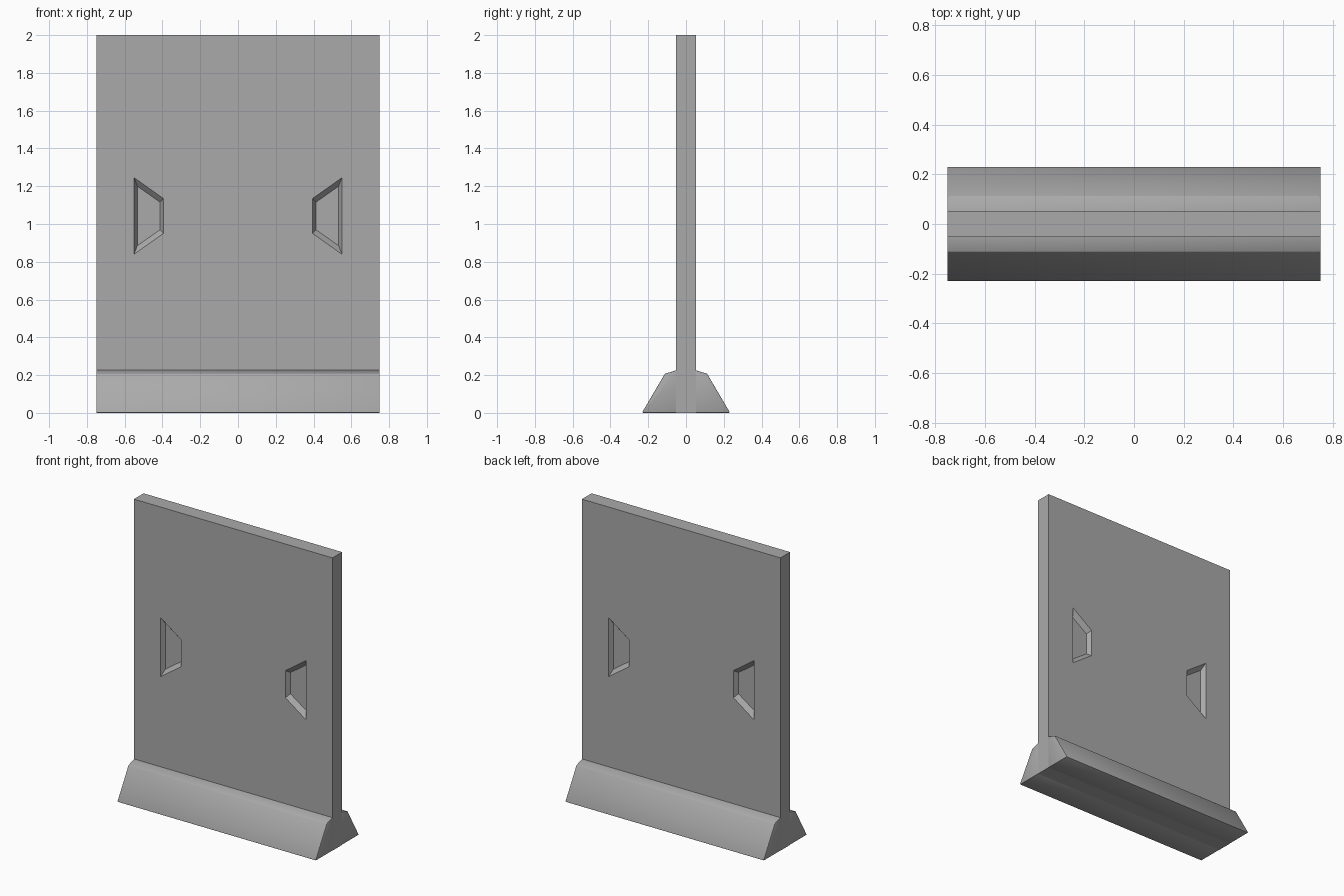
import bpy
import bmesh
from mathutils import Vector
from math import radians

cube = bpy.data.objects.get("Cube")
if cube:
    bpy.data.objects.remove(cube, do_unlink=True)

WIDTH, HEIGHT, HALF = 0.75, 2.0, 0.052

grey = bpy.data.materials.new("concrete grey")
grey.use_nodes = True
grey.diffuse_color = (0.4, 0.4, 0.4, 1)
grey.node_tree.nodes["Principled BSDF"].inputs["Base Color"].default_value = (0.4, 0.4, 0.4, 1)


def loft(name, loop_a, loop_b):
    """Solid between two matching loops of points."""
    bm = bmesh.new()
    a = [bm.verts.new(p) for p in loop_a]
    b = [bm.verts.new(p) for p in loop_b]
    bm.faces.new(a)
    bm.faces.new(b)
    n = len(a)
    for i in range(n):
        j = (i + 1) % n
        bm.faces.new((a[i], a[j], b[j], b[i]))
    bmesh.ops.recalc_face_normals(bm, faces=bm.faces)
    mesh = bpy.data.meshes.new(name)
    bm.to_mesh(mesh)
    bm.free()
    mesh.materials.append(grey)
    obj = bpy.data.objects.new(name, mesh)
    bpy.context.collection.objects.link(obj)
    return obj


def activate(obj):
    bpy.ops.object.select_all(action="DESELECT")
    obj.select_set(True)
    bpy.context.view_layer.objects.active = obj


def extrude_x(name, profile):
    return loft(name, [(-WIDTH, y, z) for y, z in profile],
                [(WIDTH, y, z) for y, z in profile])


# Upright slab
panel = extrude_x("wall_panel", [(-HALF, 0), (HALF, 0), (HALF, HEIGHT), (-HALF, HEIGHT)])

# Tapered hand recesses on both faces, mirrored left and right
rim = [(0.55, 0.84), (0.55, 1.245), (0.395, 1.135), (0.395, 0.95)]
floor = [(0.533, 0.885), (0.533, 1.20), (0.412, 1.115), (0.412, 0.97)]
DEPTH = 0.03
for face in (-1, 1):
    for side in (-1, 1):
        inner = [Vector((side * x, face * (HALF - DEPTH), z)) for x, z in floor]
        outer = [Vector((side * x, face * HALF, z)) for x, z in rim]
        outer = [o + (o - i) * 0.5 for o, i in zip(outer, inner)]
        cutter = loft("recess_cutter", inner, outer)
        cutter.hide_render = True
        cut = panel.modifiers.new("recess", "BOOLEAN")
        cut.operation = "DIFFERENCE"
        cut.solver = "EXACT"
        cut.object = cutter
        activate(panel)
        bpy.ops.object.modifier_apply(modifier=cut.name)
        bpy.data.objects.remove(cutter, do_unlink=True)

# Sloped footings, front and back
for label, face in (("front", -1), ("back", 1)):
    footing = extrude_x(label + "_footing", [
        (face * y, z) for y, z in
        ((HALF - 0.004, 0), (0.23, 0), (0.23, 0.006), (0.112, 0.207), (HALF - 0.004, 0.227))])
    bevel = footing.modifiers.new("soft edges", "BEVEL")
    bevel.width = 0.003
    bevel.segments = 2
    bevel.limit_method = "ANGLE"
    bevel.angle_limit = radians(35)
    activate(footing)
    bpy.ops.object.modifier_apply(modifier=bevel.name)
    bpy.ops.object.shade_smooth_by_angle(angle=radians(30))
